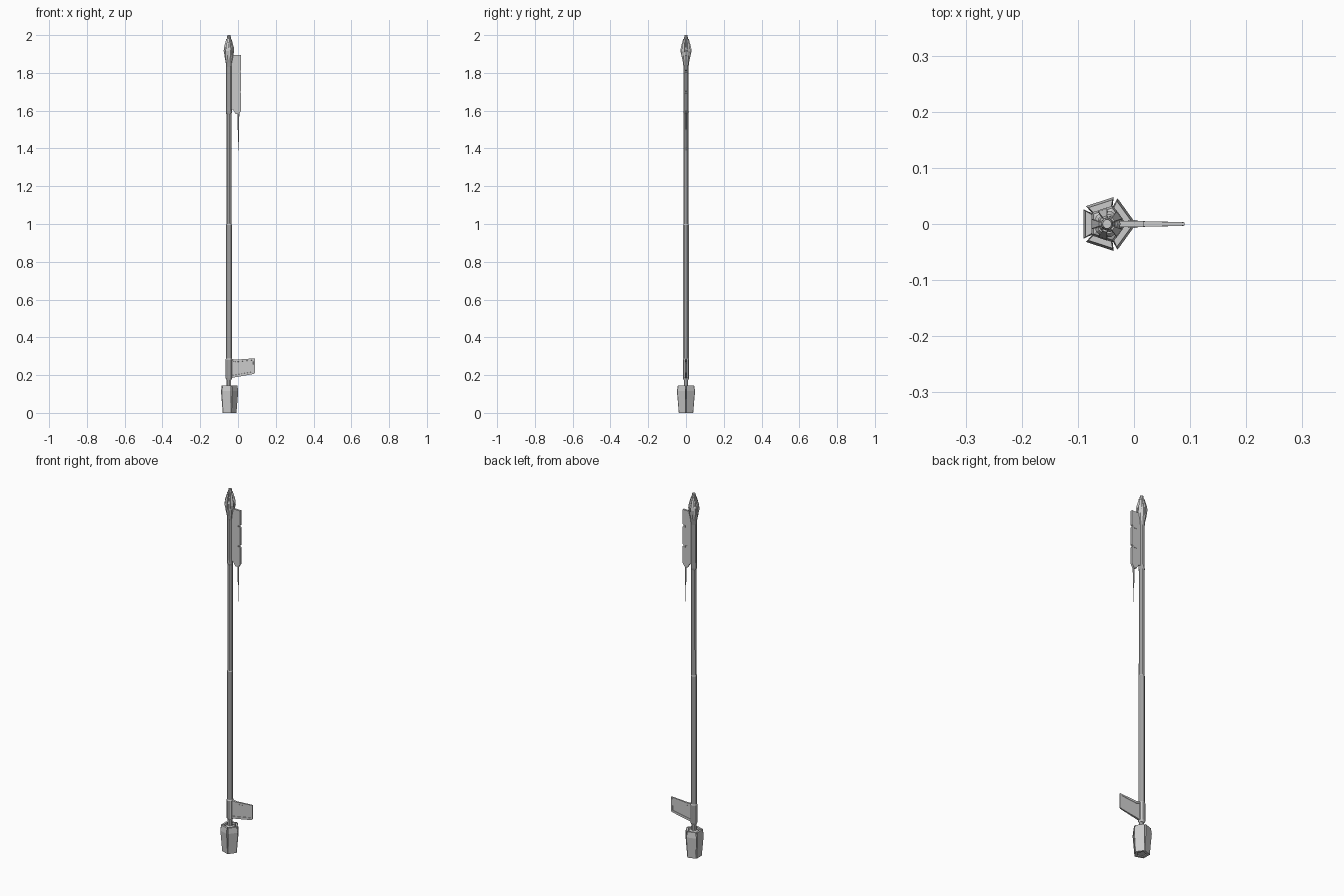
import bpy, bmesh
from math import sin, cos, pi, radians

if "Cube" in bpy.data.objects:
    bpy.data.objects.remove(bpy.data.objects["Cube"])

CX = -0.048  # x of the shaft axis


def finish(name, bm):
    bmesh.ops.recalc_face_normals(bm, faces=bm.faces)
    me = bpy.data.meshes.new(name)
    bm.to_mesh(me)
    bm.free()
    ob = bpy.data.objects.new(name, me)
    bpy.context.collection.objects.link(ob)
    return ob


def loft(name, rings):
    """Skin equal-length closed rings and cap both ends."""
    bm = bmesh.new()
    vs = [[bm.verts.new(p) for p in r] for r in rings]
    n = len(rings[0])
    for a, b in zip(vs, vs[1:]):
        for i in range(n):
            j = (i + 1) % n
            bm.faces.new((a[i], a[j], b[j], b[i]))
    bm.faces.new(vs[0])
    bm.faces.new(vs[-1])
    return finish(name, bm)


def turned(name, profile, sides=10, x=CX, turn=0.0):
    """Faceted lathe from (radius, z) pairs."""
    return loft(name, [[(x + r * cos(turn + 2 * pi * i / sides),
                         r * sin(turn + 2 * pi * i / sides), z)
                        for i in range(sides)] for r, z in profile])


def plates(name, levels, start=36):
    """Five plates around the axis; levels are (z, outer, inner, half width)."""
    for k in range(5):
        a = radians(start + 72 * k)
        rings = []
        for z, out, inn, w in levels:
            wi = w * 0.72
            ring = [(out, -w), (out, w), (inn, wi), (inn, -wi)]
            rings.append([(CX + r * cos(a) - t * sin(a),
                           r * sin(a) + t * cos(a), z) for r, t in ring])
        loft(f"{name}_{k + 1}", rings)


def blade(name, outline, inset=0.0, depth=0.0):
    """Thin slab from (x, z, half thickness) points, optional recessed sides."""
    bm = bmesh.new()
    f = [bm.verts.new((x, -t, z)) for x, z, t in outline]
    b = [bm.verts.new((x, t, z)) for x, z, t in outline]
    n = len(f)
    for i in range(n):
        j = (i + 1) % n
        bm.faces.new((f[i], f[j], b[j], b[i]))
    sides = [bm.faces.new(f), bm.faces.new(b[::-1])]
    bmesh.ops.recalc_face_normals(bm, faces=bm.faces)
    if inset:
        bmesh.ops.inset_individual(bm, faces=sides, thickness=inset, depth=0)
        bmesh.ops.inset_individual(bm, faces=sides, thickness=0.001, depth=-depth)
    return finish(name, bm)


# Stepped shaft
turned("shaft", [(0.012, 0.10), (0.012, 0.18), (0.0155, 0.19), (0.0155, 0.995),
                 (0.0140, 1.0), (0.0135, 1.2), (0.0135, 1.58), (0.0155, 1.59),
                 (0.0145, 1.62), (0.0145, 1.86)])

# Base: inner core, flange and five separate armour plates
turned("base_core", [(0.024, 0.004), (0.034, 0.12), (0.030, 0.136), (0.014, 0.143)], 5)
plates("base_plate", [(0.0, 0.033, 0.020, 0.022), (0.115, 0.042, 0.027, 0.026),
                      (0.145, 0.038, 0.027, 0.023)])

# Lower sleeve and tail fin
turned("fin_sleeve", [(0.013, 0.175), (0.018, 0.185), (0.018, 0.283), (0.015, 0.290)])
blade("tail_fin", [(-0.040, 0.182, 0.0065), (-0.030, 0.186, 0.006), (0.083, 0.206, 0.0035),
                   (0.090, 0.212, 0.003), (0.090, 0.289, 0.003),
                   (-0.010, 0.282, 0.0055), (-0.040, 0.286, 0.0065)], 0.012, 0.0012)

# Upper blade with notched outer edge
T = 0.0055
edge = [(-0.040, 1.895), (0.017, 1.895), (0.017, 1.815), (0.012, 1.811), (0.012, 1.805),
        (0.017, 1.801), (0.017, 1.705), (0.012, 1.701), (0.012, 1.695), (0.017, 1.691),
        (0.017, 1.600), (0.005, 1.582), (-0.012, 1.582), (-0.026, 1.605), (-0.040, 1.605)]
blade("upper_blade", [(x, z, T) for x, z in edge])
for k, z in enumerate((1.80, 1.69)):
    for m, x in enumerate((-0.008, 0.003)):
        blade(f"blade_clip_{k}_{m}", [(x - 0.003, z, 0.0068), (x + 0.003, z + 0.003, 0.0068),
                                      (x + 0.003, z + 0.013, 0.0068),
                                      (x - 0.003, z + 0.010, 0.0068)])

# Hanging rod below the blade
turned("hanging_rod", [(0.0048, 1.60), (0.0042, 1.50), (0.0022, 1.495), (0.0018, 1.39)],
       8, x=0.002)

# Head: flared collar, tip and five claws
turned("head_collar", [(0.0145, 1.83), (0.017, 1.855), (0.024, 1.89), (0.024, 1.925),
                       (0.018, 1.935)])
turned("head_tip", [(0.016, 1.92), (0.0145, 1.955), (0.012, 1.96), (0.011, 1.985),
                    (0.008, 2.0)])
plates("head_claw", [(1.882, 0.021, 0.014, 0.006), (1.915, 0.028, 0.016, 0.009),
                     (1.935, 0.026, 0.014, 0.008), (1.980, 0.014, 0.008, 0.004)])
